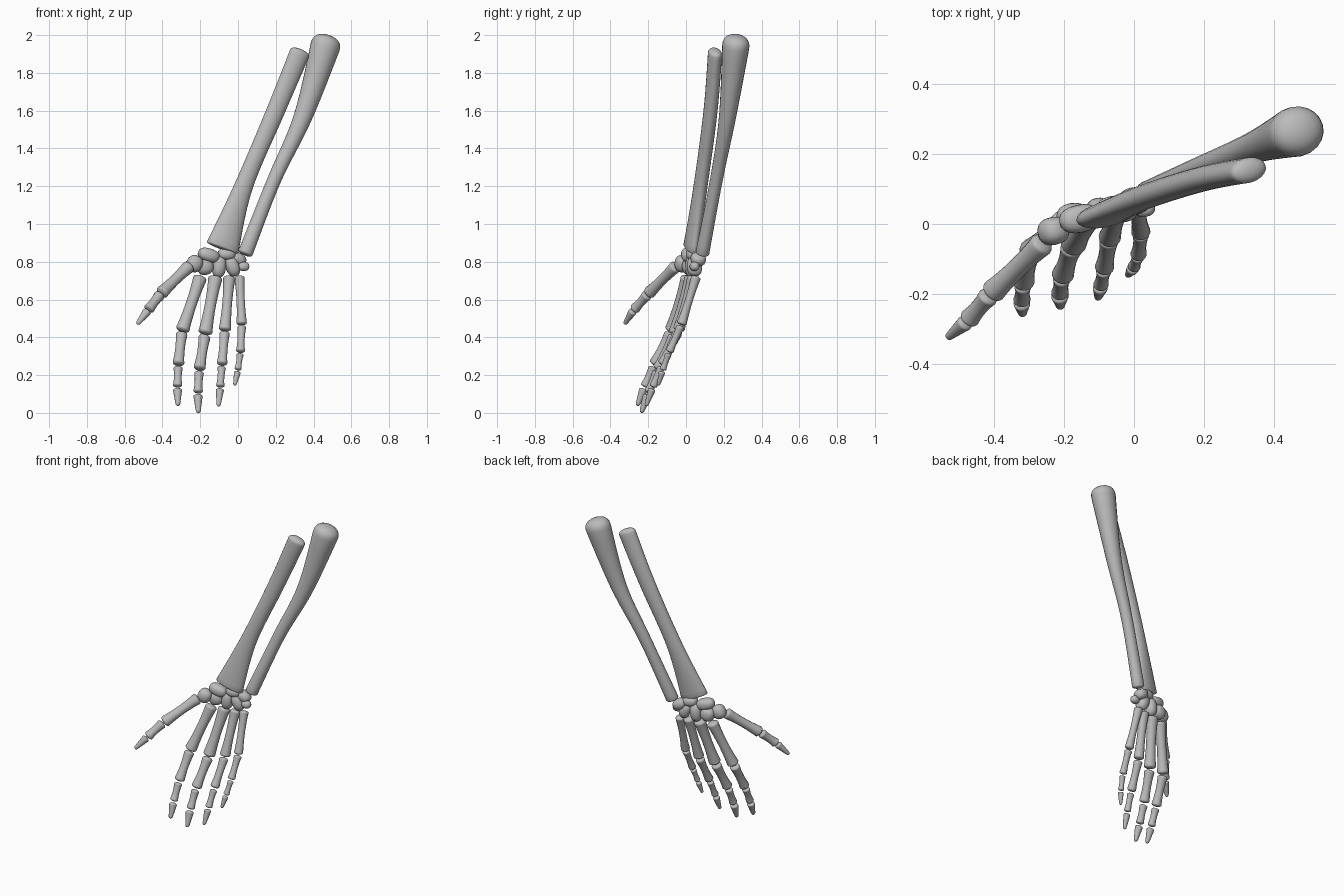
import bpy, bmesh, math
from mathutils import Vector, Euler

if "Cube" in bpy.data.objects:
    bpy.data.objects.remove(bpy.data.objects["Cube"], do_unlink=True)

bone_grey = bpy.data.materials.new("bone_grey")
bone_grey.use_nodes = True
bone_grey.diffuse_color = (.5, .5, .5, 1)
shader = bone_grey.node_tree.nodes["Principled BSDF"]
shader.inputs["Base Color"].default_value = bone_grey.diffuse_color

ACROSS_HAND = Vector((1, .25, 0))
ACROSS_THUMB = Vector((1, -.5, -1))


def finish(name, bm):
    """Turn the mesh into a smooth, grey, named object."""
    bmesh.ops.recalc_face_normals(bm, faces=bm.faces)
    for face in bm.faces:
        face.smooth = True
    mesh = bpy.data.meshes.new(name)
    bm.to_mesh(mesh)
    bm.free()
    mesh.materials.append(bone_grey)
    bpy.context.collection.objects.link(bpy.data.objects.new(name, mesh))


def spline(keys, u):
    """Smooth curve through evenly timed keys, u running from 0 to 1."""
    last = len(keys) - 1
    i = min(int(u * last), last - 1)
    t = u * last - i
    before, start, end, after = (Vector(keys[max(0, min(last, i + k))]) for k in (-1, 0, 1, 2))
    leave, arrive = (end - before) / 2, (after - start) / 2
    ease = t * t * (3 - 2 * t)
    return start.lerp(end, ease) + leave * t * (1 - t) ** 2 - arrive * t * t * (1 - t)


def bone(name, centre, width, depth, caps, across, sides=20, steps=16, dome_steps=6):
    """Loft ellipses along a centre line and round off both ends.
    centre, width and depth are functions of u; caps are the dome lengths in u."""
    top, bottom = caps
    rings = []
    for k in range(dome_steps + 1):
        angle = math.pi / 2 * k / dome_steps
        rise, grow = 1 - math.cos(angle), math.sin(angle)
        rings += [(rise * top, grow), (1 - rise * bottom, grow)]
    rings += [(k / steps, 1) for k in range(steps) if top < k / steps < 1 - bottom]

    bm = bmesh.new()
    loops = []
    for u, grow in sorted(rings):
        middle = centre(u)
        if grow == 0:
            loops.append([bm.verts.new(middle)] * sides)
            continue
        axis = (centre(min(1, u + .02)) - centre(max(0, u - .02))).normalized()
        side = (across - axis * across.dot(axis)).normalized()
        front = axis.cross(side)
        loop = []
        for k in range(sides):
            a = math.tau * k / sides
            offset = side * width(u) * math.cos(a) + front * depth(u) * math.sin(a)
            loop.append(bm.verts.new(middle + offset * grow))
        loops.append(loop)

    # Quads between rings, triangles at the two poles
    for upper, lower in zip(loops, loops[1:]):
        for k in range(sides):
            corners = (upper[k - 1], upper[k], lower[k], lower[k - 1])
            bm.faces.new(list(dict.fromkeys(corners)))
    finish(name, bm)


def forearm_bone(name, keys, max_depth, caps):
    """Keys hold x, y, z and half width; the depth follows the width up to a limit."""
    def width(u):
        return spline(keys, u)[3]

    bone(name, lambda u: spline(keys, u).xyz, width,
         lambda u: min(width(u) * .9, max_depth), caps, ACROSS_HAND)


forearm_bone("ulna", [(.48, .27, 2, .085), (.345, .22, 1.57, .05),
                      (.19, .16, 1.23, .037), (.035, .085, .835, .04)], .1, (.07, .02))
forearm_bone("radius", [(.335, .155, 1.925, .056), (.2, .13, 1.6, .05),
                        (.03, .077, 1.2, .05), (-.085, .025, .865, .092)], .036, (.04, .02))


def wrist_bone(name, centre, length, height, turn):
    """Slightly boxy pebble, turned in the plane of the hand."""
    bm = bmesh.new()
    bmesh.ops.create_uvsphere(bm, u_segments=20, v_segments=12, radius=1)
    size = (length, .04 if height > .03 else .025, height)
    rotation = Euler((0, turn, .2)).to_matrix()
    for v in bm.verts:
        boxy = Vector([math.copysign(abs(q) ** .85, q) * s for q, s in zip(v.co, size)])
        v.co = rotation @ boxy + Vector(centre)
    finish(name, bm)


wrist_bone("trapezium", (-.23, -.02, .79), .043, .045, .5)
wrist_bone("trapezoid", (-.175, .02, .775), .045, .045, -.3)
wrist_bone("scaphoid", (-.155, .015, .835), .06, .036, .3)
wrist_bone("capitate", (-.1, .035, .775), .036, .06, .1)
wrist_bone("lunate", (-.06, .04, .84), .048, .032, .1)
wrist_bone("hamate", (-.03, .045, .775), .036, .055, -.4)
wrist_bone("triquetrum", (0, .065, .815), .045, .033, .5)
wrist_bone("pisiform", (.03, .045, .775), .03, .024, 0)


def hand_bone(name, start, end, radius, across):
    """Waisted shaft, or a tapering point for the last bone of a digit."""
    def width(u):
        if name.endswith("distal"):
            return radius * (1.05 - .6 * u)
        return radius * (.82 + .25 * (2 * u - 1) ** 2)

    cap = radius / 2 / (end - start).length
    bone(name, lambda u: start.lerp(end, u), width, lambda u: width(u) * .95,
         (cap, cap), across, sides=16)


def digit(name, base, knuckle, tip, radius, bow, joints, across=ACROSS_HAND):
    """Palm bone from base to knuckle, then shorter bones on a bowed line to the tip."""
    base, knuckle, tip = Vector(base), Vector(knuckle), Vector(tip)
    hand_bone(name + "_metacarpal", base, knuckle, radius, across)

    def path(u):
        return knuckle.lerp(tip, u) + Vector((bow, -.01, 0)) * 4 * u * (1 - u)

    girth = {"proximal": .87, "middle": .7, "distal": .68}
    gap = .01
    stops = list(joints.values())
    for part, start, end in zip(joints, [0] + stops, stops):
        hand_bone(f"{name}_{part}", path(start + gap), path(min(1, end - gap * (end < 1))),
                  radius * girth[part], across)


FINGER = {"proximal": .46, "middle": .755, "distal": 1}
THUMB = {"proximal": .54, "distal": 1}

digit("index", (-.197, .01, .725), (-.297, -.08, .43), (-.318, -.258, .037), .036, -.01, FINGER)
digit("middle", (-.118, .03, .725), (-.175, -.06, .415), (-.21, -.237, 0), .037, -.014, FINGER)
digit("ring", (-.045, .04, .725), (-.07, -.04, .433), (-.103, -.212, .035), .032, 0, FINGER)
digit("little", (.008, .055, .725), (.02, -.025, .465), (-.018, -.147, .145), .027, .01, FINGER)
digit("thumb", (-.255, -.05, .78), (-.41, -.2, .63), (-.533, -.325, .47), .035, 0, THUMB, ACROSS_THUMB)
